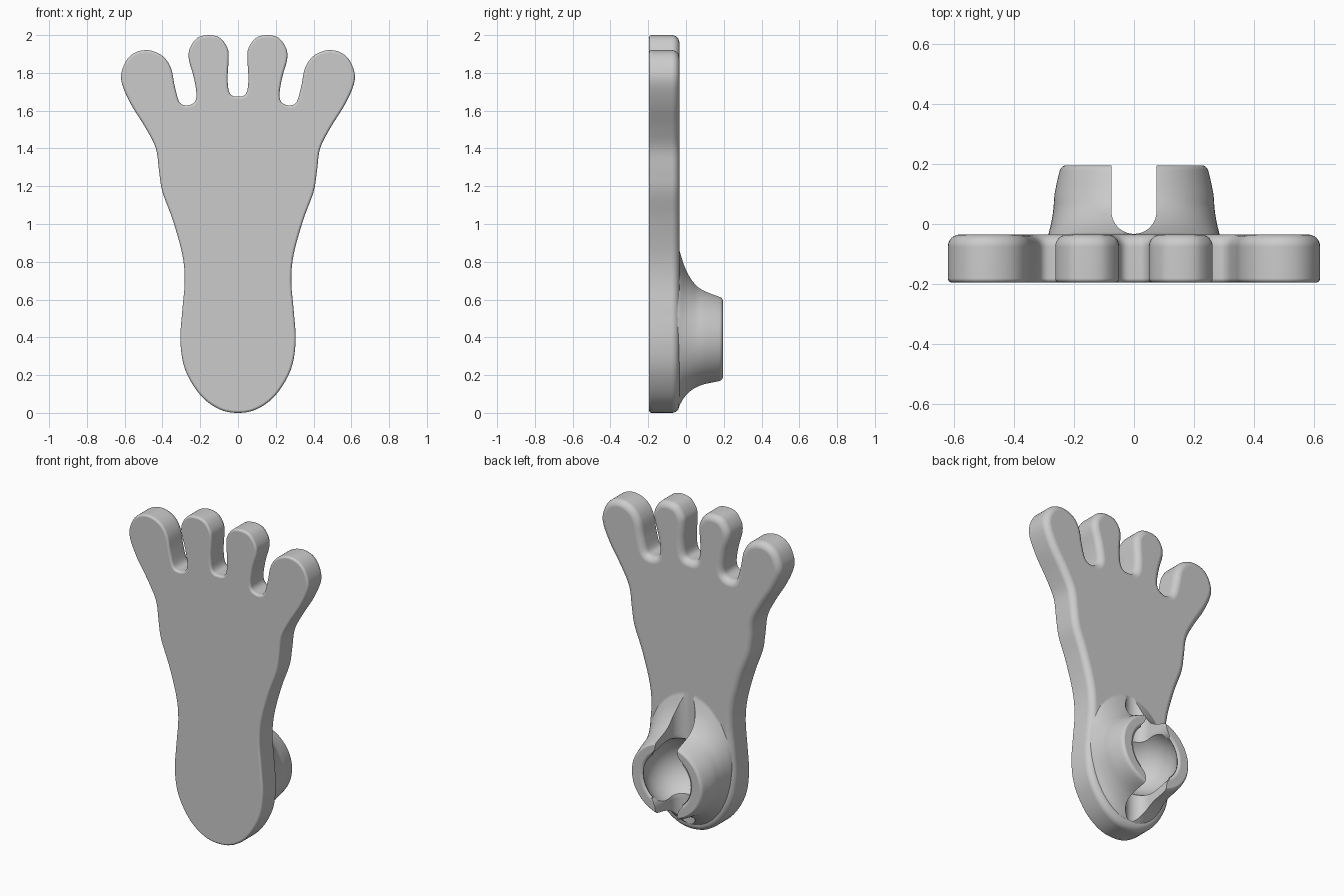
import bpy, bmesh, math
from mathutils import Vector

if "Cube" in bpy.data.objects:
    bpy.data.objects.remove(bpy.data.objects["Cube"])

grey = bpy.data.materials.new("plain grey")
grey.use_nodes = True
grey.diffuse_color = (0.6, 0.6, 0.6, 1)
grey.node_tree.nodes["Principled BSDF"].inputs["Base Color"].default_value = grey.diffuse_color

BACK, FRONT, REAR_END = -0.035, -0.195, 0.195
SOCKET_Z = 0.395


def loft(name, rings):
    """Closed solid skinned through rings with equal point counts."""
    bm = bmesh.new()
    loops = [[bm.verts.new(p) for p in ring] for ring in rings]
    count = len(loops[0])
    for a, b in zip(loops, loops[1:]):
        for i in range(count):
            j = (i + 1) % count
            bm.faces.new((a[i], a[j], b[j], b[i]))
    bm.faces.new(loops[0])
    bm.faces.new(loops[-1])
    bmesh.ops.recalc_face_normals(bm, faces=bm.faces[:])
    mesh = bpy.data.meshes.new(name)
    bm.to_mesh(mesh)
    bm.free()
    mesh.materials.append(grey)
    obj = bpy.data.objects.new(name, mesh)
    bpy.context.collection.objects.link(obj)
    return obj


def smooth_path(points, steps, closed):
    """Catmull-Rom curve through 2D points."""
    n, out = len(points), []
    pts = [Vector(p) for p in points]
    pick = (lambda i: pts[i % n]) if closed else (lambda i: pts[min(max(i, 0), n - 1)])
    for i in range(n if closed else n - 1):
        a, b, c, d = (pick(i + k) for k in (-1, 0, 1, 2))
        for s in range(steps):
            t = s / steps
            out.append(0.5 * (2 * b + (c - a) * t + (2 * a - 5 * b + 4 * c - d) * t ** 2
                              + (3 * b - a - 3 * c + d) * t ** 3))
    if not closed:
        out.append(pts[-1])
    return out


def inset(path, amount):
    """Move a counter-clockwise outline inward."""
    result = []
    for i, p in enumerate(path):
        along = (path[(i + 1) % len(path)] - path[i - 1]).normalized()
        result.append(p + Vector((-along.y, along.x)) * amount)
    return result


def ellipse(y, rx, low, high, count=96):
    mid, rz = (low + high) / 2, (high - low) / 2
    turns = [math.tau * i / count for i in range(count)]
    return [(rx * math.cos(a), y, mid + rz * math.sin(a)) for a in turns]


# Foot outline: heel, side, outer toe, gap, inner toe, middle gap
half = [(0, 0), (.1, .02), (.2, .095), (.28, .23), (.305, .38), (.295, .54), (.282, .7),
        (.295, .84), (.345, 1.02), (.4, 1.17), (.418, 1.28), (.435, 1.4), (.49, 1.51),
        (.57, 1.64), (.618, 1.76), (.6, 1.85), (.55, 1.905), (.475, 1.92), (.4, 1.89),
        (.355, 1.825), (.335, 1.73), (.31, 1.645), (.27, 1.628), (.23, 1.645),
        (.22, 1.69), (.235, 1.78), (.26, 1.87), (.255, 1.93), (.215, 1.985), (.155, 2),
        (.095, 1.985), (.055, 1.93), (.05, 1.87), (.055, 1.78), (.05, 1.71),
        (.032, 1.68), (0, 1.675)]
outline = smooth_path(half + [(-x, z) for x, z in half[-2:0:-1]], 5, True)

# Flat plate with a tight front edge and a soft back edge
quarter = [math.pi / 2 * i / 6 for i in range(7)]
tight, soft = 0.014, 0.04
levels = [(FRONT + tight * (1 - math.sin(a)), tight * (1 - math.cos(a))) for a in reversed(quarter)]
levels += [(BACK - soft * (1 - math.sin(a)), soft * (1 - math.cos(a))) for a in quarter]
foot = loft("foot", [[(p.x, y, p.y) for p in inset(outline, d)] for y, d in levels])

# Flared socket wall: depth, half width, lowest and highest point
flare = [(-.06, .29, .01, .93), (BACK, .285, .04, .86), (0, .276, .085, .765),
         (.05, .268, .122, .69), (.1, .264, .142, .655), (.17, .249, .156, .628),
         (.188, .241, .164, .62), (REAR_END, .23, .174, .61)]
rings = []
for a, b in zip(smooth_path([f[:2] for f in flare], 4, False),
                smooth_path([f[2:] for f in flare], 4, False)):
    rings.append(ellipse(a.x, a.y, b.x, b.y))
wall = loft("socket_wall", rings)

# Ball cavity with a rounded lip
ball, centre = 0.2, 0.07
cavity = []
for i in range(1, 23):
    a = math.radians(-90 + i * 5.7)
    cavity.append((centre + ball * math.sin(a), ball * math.cos(a)))
cavity += [(.183, .167), (.19, .174), (REAR_END, .185), (.25, .19)]
ball_cut = loft("ball_cutter", [ellipse(y, r, SOCKET_Z - r, SOCKET_Z + r, 64)
                                for y, r in cavity])


# U-shaped slot that widens where it enters the cavity
def slot_ring(z, width):
    base = BACK + 0.002
    arc = [math.pi * i / 20 for i in range(21)]
    ring = [(-width * math.cos(a), base + 0.075 * (1 - math.sin(a)), z) for a in arc]
    return ring + [(width, 0.3, z), (-width, 0.3, z)]


reach = [(-.6, .075), (-.2, .075), (-.18, .079), (-.16, .088), (-.14, .104)]
reach += [(-z, w) for z, w in reversed(reach)]
slot_cut = loft("slot_cutter", [slot_ring(SOCKET_Z + z, w) for z, w in reach])

# Join the wall, then carve the cavity and slot
bpy.context.view_layer.objects.active = foot
foot.select_set(True)
for tool, operation in ((wall, "UNION"), (ball_cut, "DIFFERENCE"), (slot_cut, "DIFFERENCE")):
    tool.hide_render = True
    mod = foot.modifiers.new(tool.name, "BOOLEAN")
    mod.object, mod.operation, mod.solver = tool, operation, "EXACT"
    bpy.ops.object.modifier_apply(modifier=mod.name)
    bpy.data.objects.remove(tool)

bpy.ops.object.shade_smooth_by_angle(angle=math.radians(35))
weighted = foot.modifiers.new("even_shading", "WEIGHTED_NORMAL")
weighted.keep_sharp = True
